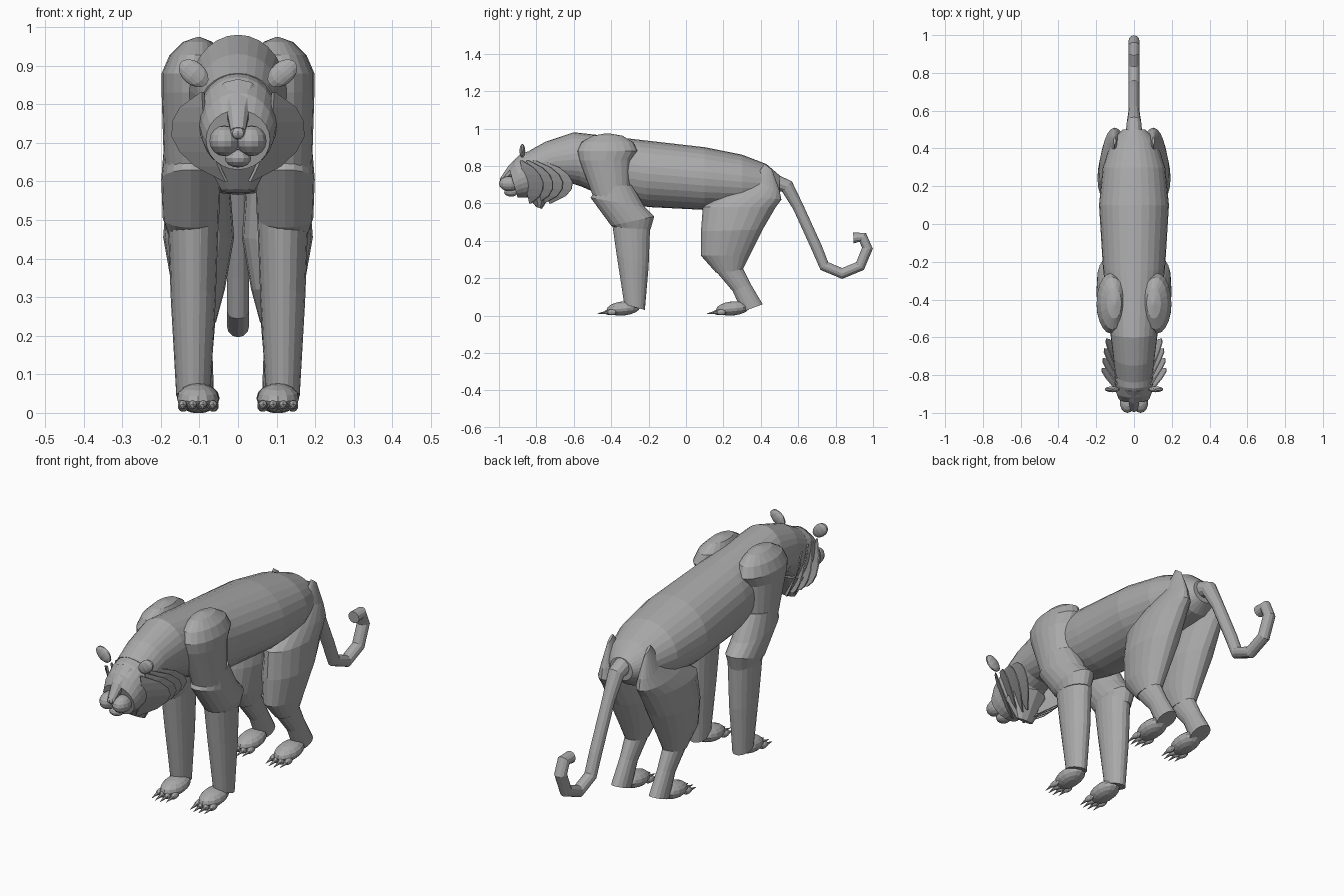
import bpy, bmesh, math
from mathutils import Vector, Matrix

cube = bpy.data.objects.get("Cube")
if cube:
    bpy.data.objects.remove(cube, do_unlink=True)

shade = .4
grey = bpy.data.materials.new("plain grey")
grey.use_nodes = True
grey.diffuse_color = (shade, shade, shade, 1)
grey.node_tree.nodes["Principled BSDF"].inputs["Base Color"].default_value = grey.diffuse_color


def finish(name, bm):
    bmesh.ops.recalc_face_normals(bm, faces=bm.faces)
    mesh = bpy.data.meshes.new(name)
    bm.to_mesh(mesh)
    bm.free()
    mesh.materials.append(grey)
    obj = bpy.data.objects.new(name, mesh)
    bpy.context.collection.objects.link(obj)


def skin(name, rings):
    """Bridge equal rings of points and cap both ends."""
    bm = bmesh.new()
    rows = [[bm.verts.new(point) for point in ring] for ring in rings]
    count = len(rows[0])
    for row, following in zip(rows, rows[1:]):
        for i in range(count):
            j = (i + 1) % count
            bm.faces.new((row[i], row[j], following[j], following[i]))
    bm.faces.new(rows[0])
    bm.faces.new(rows[-1])
    finish(name, bm)


def ellipse(centre, across, deep, sides):
    angles = [math.tau * i / sides for i in range(sides)]
    return [centre + deep * math.cos(a) + across * math.sin(a) for a in angles]


def loft(name, stations, x=0, sides=20, dome=0):
    """Stations give one edge (y, z), the opposite edge (y, z) and half the width."""
    rings = []
    for y, z, other_y, other_z, half in stations:
        edge, other = Vector((x, y, z)), Vector((x, other_y, other_z))
        rings.append(((edge + other) / 2, Vector((half, 0, 0)), (edge - other) / 2))
    points = [ellipse(*ring, sides) for ring in rings]
    if dome:
        # Round the top off with shrinking rings that lean to the middle
        centre, across, deep = rings[0]
        for angle in (math.pi / 6, math.pi / 3, math.pi * .48):
            lift = Vector((-x / 6, 0, dome)) * math.sin(angle)
            shrink = math.cos(angle)
            points.insert(0, ellipse(centre + lift, across * shrink, deep * shrink, sides))
    skin(name, points)


def tube(name, path, radii, sides=12):
    """Round tube along a path in the middle plane."""
    rings = []
    for i, point in enumerate(path):
        along = (path[min(i + 1, len(path) - 1)] - path[max(i - 1, 0)]).normalized()
        across = Vector((radii[i], 0, 0))
        rings.append(ellipse(point, across, along.cross(across), sides))
    skin(name, rings)


def ball(name, centre, size, turn=0, axis='X', segments=14):
    bm = bmesh.new()
    matrix = Matrix.Translation(centre) @ Matrix.Rotation(turn, 4, axis) @ Matrix.Diagonal((*size, 1))
    bmesh.ops.create_uvsphere(bm, u_segments=segments, v_segments=8, radius=1, matrix=matrix)
    finish(name, bm)


def paw(name, x, y):
    """Rounded foot with four toes and claws."""
    ball(name, (x, y, .038), (.055, .09, .038), .1)
    for i in range(4):
        offset = i - 1.5
        toe_x = x + offset * .026
        toe_y = y - .08 + abs(offset) * .012
        ball(name + "_toe", (toe_x, toe_y, .018), (.013, .03, .015), segments=8)
        bm = bmesh.new()
        matrix = Matrix.Translation((toe_x, toe_y - .04, .014)) @ Matrix.Rotation(1.7, 4, 'X')
        bmesh.ops.create_cone(bm, segments=6, radius1=.009, radius2=.001, depth=.05,
                              cap_ends=True, matrix=matrix)
        finish(name + "_claw", bm)


def ruff_leaf(name, side, y, reach, spread):
    """Thin crescent of cheek fur sweeping outwards and back."""
    out = Vector((side * math.sin(spread), math.cos(spread), 0))
    thick = out.cross(Vector((0, 0, .005)))
    rings = []
    steps = 6
    for i in range(steps + 1):
        t = i / steps
        root = Vector((side * (.09 - .06 * t * t), y + .05 * t, .83 - .23 * t))
        tip = root + out * (.01 + reach * math.sin(math.pi * t) ** .7)
        rings.append([root - thick, root + thick, tip + thick / 2, tip - thick / 2])
    skin(name, rings)


# Trunk from neck to rump
loft("body", [
    (-.84, .88, -.74, .7, .1),
    (-.75, .93, -.65, .72, .11),
    (-.6, .98, -.56, .69, .125),
    (-.42, .96, -.4, .62, .145),
    (-.25, .94, -.2, .58, .165),
    (.1, .9, .1, .565, .185),
    (.3, .86, .3, .57, .165),
    (.43, .81, .45, .6, .12),
    (.5, .75, .5, .64, .06)], sides=28)

# Head, nose and chin
loft("head", [
    (-.72, .88, -.69, .72, .08),
    (-.8, .89, -.74, .67, .1),
    (-.87, .87, -.8, .64, .103),
    (-.92, .83, -.86, .63, .095),
    (-.945, .785, -.9, .63, .083)], sides=24)
loft("nose_bridge", [
    (-.885, .865, -.86, .78, .06),
    (-.95, .8, -.92, .75, .03),
    (-.99, .74, -.96, .72, .02)], sides=10)
ball("nose", (0, -.98, .725), (.02, .016, .016), segments=8)
ball("chin", (0, -.935, .66), (.035, .037, .024))
loft("beard", [(-.87, .66, -.69, .7, .1), (-.8, .58, -.77, .57, .045)], sides=10)

# Tail dropping into an upturned hook
hook = Vector((0, .835, .36))
tail_path = [Vector((0, .45, .72)), Vector((0, .54, .69)), Vector((0, .6, .58))]
for i in range(5):
    angle = math.pi * (1 + i / 4)
    tail_path.append(hook + Vector((0, math.cos(angle), math.sin(angle))) * .135)
tail_path += [Vector((0, .945, .418)), Vector((0, .895, .415))]
tube("tail", tail_path, [.029 + .018 * max(0, 1 - i / 2) for i in range(len(tail_path))])

for label, side in (("left", 1), ("right", -1)):
    # Face
    ball(label + "_muzzle_lobe", (side * .035, -.945, .705), (.04, .055, .04))
    ball(label + "_ear", (side * .115, -.875, .88), (.046, .016, .03), -side * .7, 'Y', 10)
    for i in range(4):
        ruff_leaf(label + "_ruff", side, -.885 + .035 * i, .125 + .01 * i, .78 - .11 * i)

    # Front leg
    x = side * .122
    loft(label + "_shoulder", [
        (-.58, .88, -.26, .88, .076),
        (-.57, .83, -.29, .83, .076),
        (-.49, .62, -.3, .66, .07)], x, dome=.094)
    loft(label + "_elbow", [
        (-.48, .68, -.29, .7, .07),
        (-.51, .63, -.22, .58, .077),
        (-.4, .48, -.17, .53, .073),
        (-.38, .47, -.19, .46, .06)], x)
    x = side * .116
    loft(label + "_front_shin", [
        (-.4, .53, -.19, .53, .067),
        (-.37, .32, -.2, .26, .058),
        (-.33, .06, -.22, .03, .044)], x)
    paw(label + "_front_paw", side * .104, -.335)

    # Hind leg
    x = side * .102
    loft(label + "_thigh", [
        (.42, .81, .46, .78, .006),
        (.35, .72, .5, .67, .035),
        (.2, .65, .51, .62, .065),
        (.09, .58, .48, .58, .082),
        (.08, .45, .41, .46, .092),
        (.08, .32, .34, .32, .068),
        (.16, .23, .3, .24, .045)], x)
    loft(label + "_hock", [
        (.14, .26, .3, .26, .045),
        (.25, .13, .345, .17, .036),
        (.3, .02, .41, .06, .04)], x, 16)
    paw(label + "_hind_paw", x, .25)
